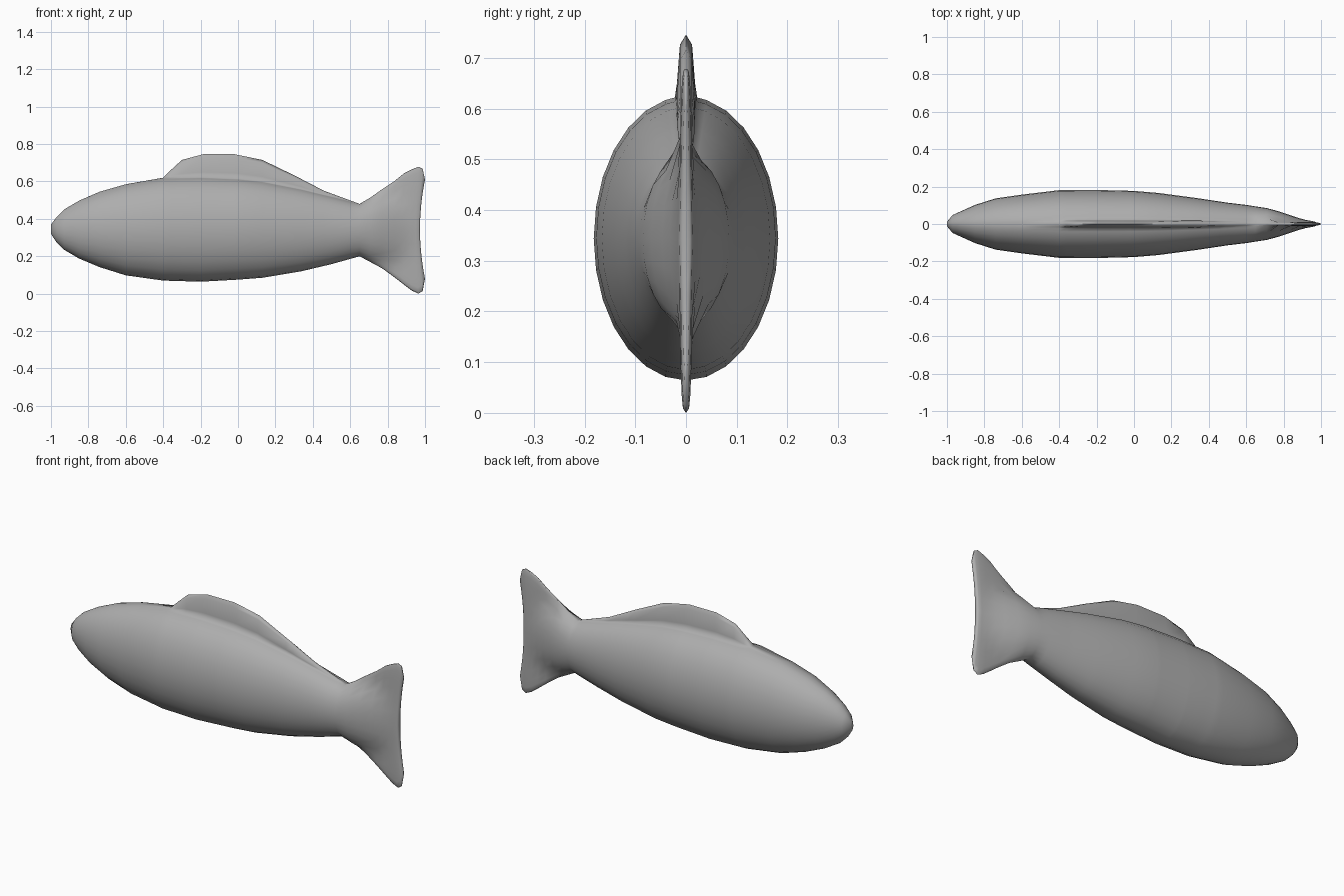
import bpy
from math import sin, cos, pi, sqrt, radians

if "Cube" in bpy.data.objects:
    bpy.data.objects.remove(bpy.data.objects["Cube"])

# Trunk: x, top z, bottom z, half width
trunk = [(-1, .37, .32, .012), (-.97, .41, .275, .048), (-.93, .45, .235, .066),
         (-.85, .497, .188, .102), (-.74, .545, .142, .137), (-.6, .585, .098, .157),
         (-.4, .62, .07, .181), (-.2, .624, .064, .182), (0, .616, .075, .177),
         (.13, .602, .085, .166), (.34, .56, .12, .138), (.5, .52, .158, .114),
         (.6, .494, .186, .102), (.65, .48, .2, .094)]

# Dorsal fin outline: x, tip z
fin = [(-.4, .62), (-.36, .66), (-.3, .715), (-.185, .746), (-.02, .746),
       (.13, .715), (.3, .633), (.46, .55), (.65, .48)]

# Tail: x, top z, bottom z, half width and half height of the fading trunk, edge notch
tail = [(.71, .515, .168, .085, .145, 0), (.77, .558, .136, .069, .145, 0),
        (.84, .605, .085, .047, .14, .005), (.89, .645, .046, .032, .135, .01),
        (.93, .665, .016, .022, .13, .012), (.965, .678, 0, .016, .13, .015),
        (.987, .667, .014, .013, .13, .02), (1, .61, .08, .008, .13, .027)]


def sample(rows, x):
    """Linear interpolation of a table by its first column."""
    for a, b in zip(rows, rows[1:]):
        if a[0] <= x <= b[0]:
            t = (x - a[0]) / (b[0] - a[0])
            return [p + (q - p) * t for p, q in zip(a[1:], b[1:])]
    return None


# Section angles from the top; the first few form the fin
right = [3, 5, 7] + [13 + 12.846 * k for k in range(13)]
angles = [0] + right + [180] + [360 - a for a in reversed(right)]
N = len(angles)
half = N // 2
lift = {0: 1, 1: .84, 2: .22}
thick = {0: 0, 1: .012, 2: .018}

# Trunk sections with the dorsal fin drawn up out of the back
rings = []
for x in sorted({r[0] for r in trunk} | {f[0] for f in fin}):
    top, bot, w = sample(trunk, x)
    tip = sample(fin, x)
    rise = max(0, tip[0] - top) if tip else 0
    blend = min(1, rise / .05)
    ring = []
    for j, deg in enumerate(angles):
        a = radians(deg)
        y, z = w * sin(a), (top + bot) / 2 + (top - bot) / 2 * cos(a)
        k = min(j, N - j)
        if k in lift:
            side = 1 if j <= half else -1
            y += (side * thick[k] - y) * blend
            z += rise * lift[k]
        ring.append((x, y, z))
    rings.append(ring)

# Tail sections: thin plate with the trunk fading into it
for x, top, bot, w, hb, notch in tail:
    ring = []
    plate = min(.013, w * .8)
    for deg in angles:
        c, s = cos(radians(deg)), sin(radians(deg))
        z = (top + bot) / 2 + (top - bot) / 2 * c
        bulge = w * sqrt(max(0, 1 - ((z - .342) / (hb * 1.15)) ** 2))
        y = 0 if abs(s) < 1e-6 else max(plate * abs(s) ** .5, bulge)
        ring.append((x - notch * (1 - c * c), y if s > 0 else -y, z))
    rings.append(ring)

verts = [p for r in rings for p in r]
faces = [(i * N + j, i * N + (j + 1) % N, (i + 1) * N + (j + 1) % N, (i + 1) * N + j)
         for i in range(len(rings) - 1) for j in range(N)]

# Nose cap, and the thin trailing edge closed across its two sides
faces.append(tuple(range(N)))
b = (len(rings) - 1) * N
faces.append((b, b + 1, b + N - 1))
for j in range(1, half - 1):
    faces.append((b + j, b + j + 1, b + N - j - 1, b + N - j))
faces.append((b + half - 1, b + half, b + half + 1))

mesh = bpy.data.meshes.new("fish")
mesh.from_pydata(verts, [], faces)
mesh.validate()
fish = bpy.data.objects.new("fish", mesh)
bpy.context.collection.objects.link(fish)
bpy.context.view_layer.objects.active = fish
fish.select_set(True)
bpy.ops.object.mode_set(mode='EDIT')
bpy.ops.mesh.select_all(action='SELECT')
bpy.ops.mesh.normals_make_consistent(inside=False)
bpy.ops.object.mode_set(mode='OBJECT')
bpy.ops.object.shade_smooth_by_angle(angle=radians(100))

# Dark grey skin
skin = bpy.data.materials.new("grey_skin")
skin.diffuse_color = (.42, .42, .42, 1)
skin.use_nodes = True
skin.node_tree.nodes["Principled BSDF"].inputs["Base Color"].default_value = skin.diffuse_color
mesh.materials.append(skin)
